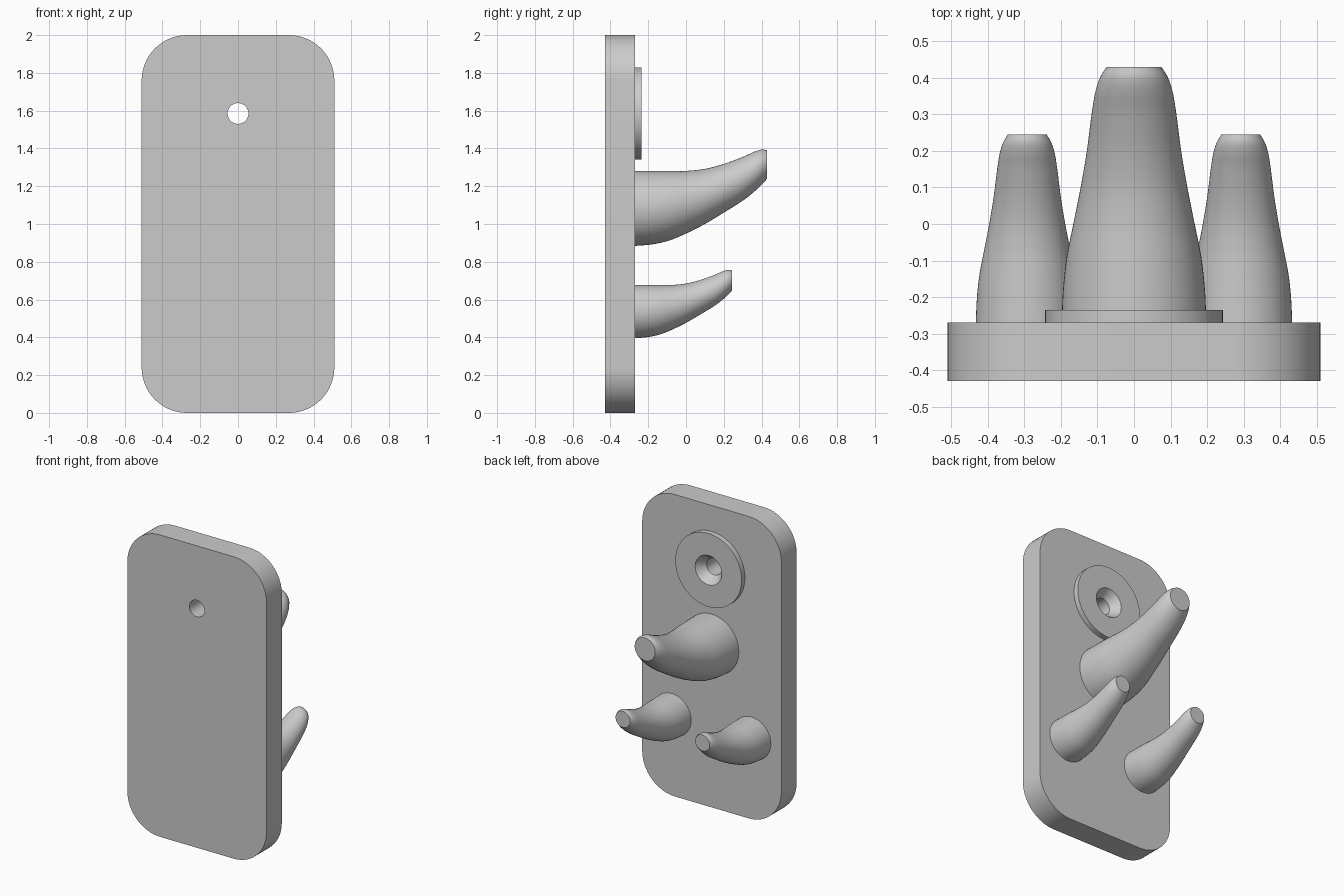
import bpy
import bmesh
import math
from mathutils import Vector

default = bpy.data.objects.get("Cube")
if default:
    bpy.data.objects.remove(default, do_unlink=True)

grey = bpy.data.materials.new("plain grey")
grey.use_nodes = True
colour = (0.6, 0.6, 0.6, 1)
grey.diffuse_color = colour
grey.node_tree.nodes["Principled BSDF"].inputs["Base Color"].default_value = colour

BACK = -0.27    # rear face of the plate
HOLE_Z = 1.585


def finish(bm, name):
    bmesh.ops.recalc_face_normals(bm, faces=bm.faces[:])
    mesh = bpy.data.meshes.new(name)
    bm.to_mesh(mesh)
    bm.free()
    mesh.materials.append(grey)
    obj = bpy.data.objects.new(name, mesh)
    bpy.context.collection.objects.link(obj)
    return obj


def loft(name, rings, x=0, sides=64):
    """Skin circles given as (y, z, radius), closed at both ends."""
    bm = bmesh.new()
    loops = []
    for y, z, r in rings:
        angles = [math.tau * i / sides for i in range(sides)]
        loops.append([bm.verts.new((x + r * math.cos(a), y, z + r * math.sin(a)))
                      for a in angles])
    for a, b in zip(loops, loops[1:]):
        for i in range(sides):
            j = (i + 1) % sides
            bm.faces.new((a[i], a[j], b[j], b[i]))
    bm.faces.new(loops[0])
    bm.faces.new(loops[-1])
    return finish(bm, name)


def smooth_path(points, steps=5):
    """Catmull-Rom curve through the points."""
    p = [Vector(q) for q in points]
    p = [2 * p[0] - p[1]] + p + [2 * p[-1] - p[-2]]
    out = []
    for a, b, c, d in zip(p, p[1:], p[2:], p[3:]):
        for s in range(steps):
            t = s / steps
            out.append(0.5 * (2 * b + (c - a) * t + (2 * a - 5 * b + 4 * c - d) * t ** 2
                              + (3 * b - a - 3 * c + d) * t ** 3))
    return out + [p[-2]]


def shade(obj):
    bpy.ops.object.select_all(action="DESELECT")
    obj.select_set(True)
    bpy.context.view_layer.objects.active = obj
    for mod in obj.modifiers[:]:
        bpy.ops.object.modifier_apply(modifier=mod.name)
    bpy.ops.object.shade_smooth_by_angle(angle=math.radians(30))


# Back plate with rounded corners
bm = bmesh.new()
bmesh.ops.create_cube(bm, size=1)
for v in bm.verts:
    v.co = (v.co.x * 1.02, v.co.y * 0.16 - 0.35, v.co.z * 2 + 1)
corners = [e for e in bm.edges if abs(e.verts[0].co.y - e.verts[1].co.y) > 0.1]
bmesh.ops.bevel(bm, geom=corners, offset=0.24, offset_type="OFFSET",
                segments=16, profile=0.5, affect="EDGES")
plate = finish(bm, "back_plate")

# Raised washer around the screw hole
washer = loft("screw_washer", [(BACK, HOLE_Z, 0.243), (-0.235, HOLE_Z, 0.243)], sides=96)

# Countersunk screw hole
cutter = loft("screw_hole_cutter", [(-0.5, HOLE_Z, 0.055), (-0.295, HOLE_Z, 0.055),
                                    (-0.2, HOLE_Z, 0.122)], sides=48)
cutter.hide_render = True
cutter.hide_viewport = True
for part in (plate, washer):
    mod = part.modifiers.new("screw_hole", "BOOLEAN")
    mod.operation = "DIFFERENCE"
    mod.solver = "EXACT"
    mod.object = cutter
    shade(part)
bpy.data.objects.remove(cutter, do_unlink=True)

# Curved hooks: (distance from plate, centre height, radius)
hook = [(0, 0, 0.198), (0.09, 0.004, 0.194), (0.18, 0.014, 0.184),
        (0.27, 0.033, 0.166), (0.37, 0.064, 0.146), (0.47, 0.107, 0.129),
        (0.57, 0.157, 0.116), (0.63, 0.194, 0.106), (0.67, 0.219, 0.093),
        (0.7, 0.233, 0.075)]


def make_hook(name, x, z, length, girth):
    rings = [(BACK + d * length, z + h * girth, r * girth)
             for d, h, r in smooth_path(hook)]
    shade(loft(name, rings, x))


make_hook("upper_hook", 0, 1.082, 1, 1)
for side, x in (("left", 0.292), ("right", -0.292)):
    make_hook("lower_hook_" + side, x, 0.536, 0.735, 0.71)
